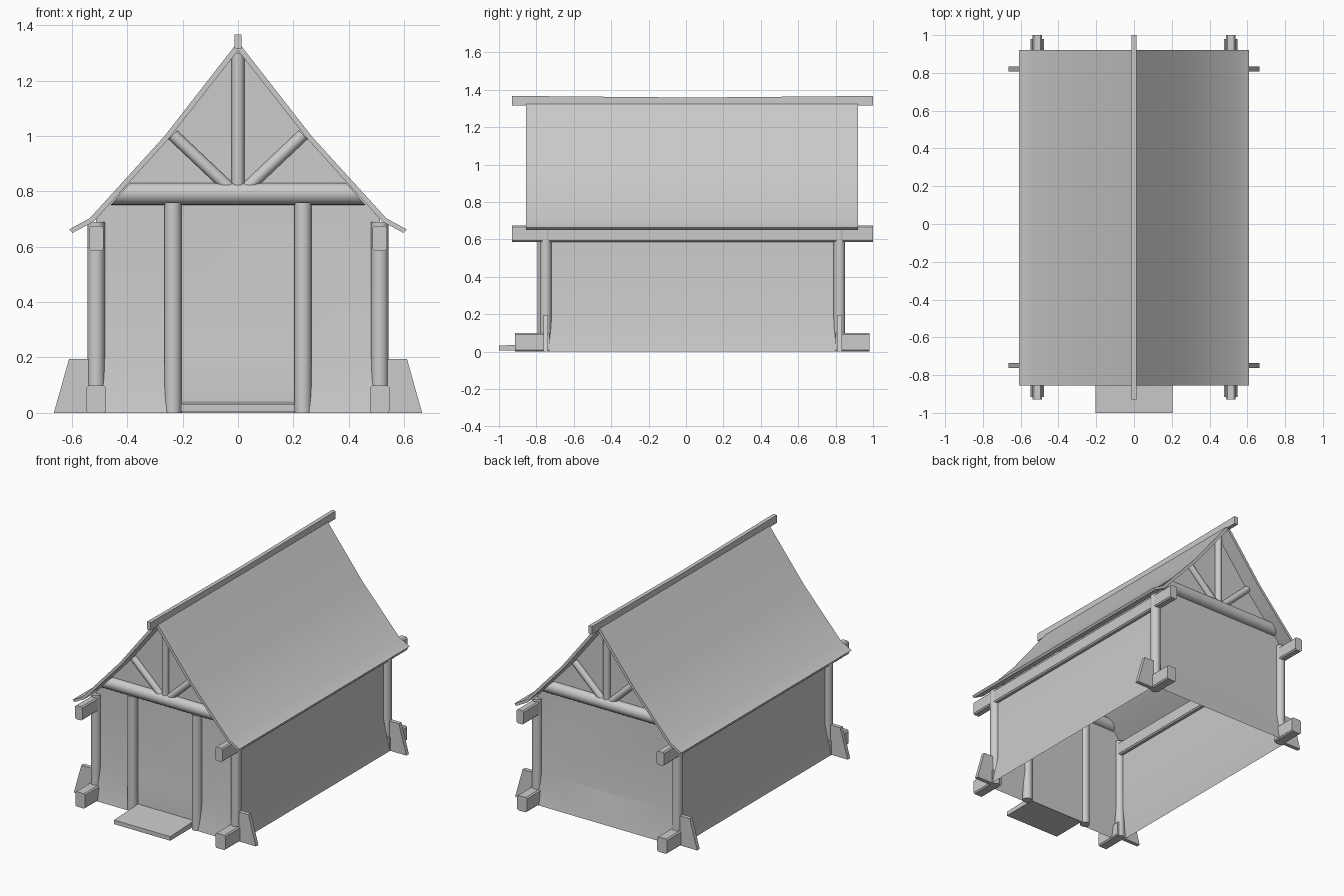
import bpy, bmesh, math
from mathutils import Vector

cube = bpy.data.objects.get("Cube")
if cube:
    bpy.data.objects.remove(cube, do_unlink=True)

mat = bpy.data.materials.new("plain grey")
mat.use_nodes = True
GREY = (0.6, 0.6, 0.6, 1)
mat.diffuse_color = GREY
mat.node_tree.nodes["Principled BSDF"].inputs["Base Color"].default_value = GREY

FRONT, BACK = -0.75, 0.82      # wall planes
SIDE = 0.512                   # side wall distance
ENDS = (("front", FRONT, -1), ("back", BACK, 1))
SIDES = (("left", 1), ("right", -1))
parts = []


def finish(name, bm, fix=True):
    if fix:
        bmesh.ops.recalc_face_normals(bm, faces=bm.faces)
    me = bpy.data.meshes.new(name)
    bm.to_mesh(me)
    bm.free()
    me.materials.append(mat)
    ob = bpy.data.objects.new(name, me)
    bpy.context.collection.objects.link(ob)
    parts.append(ob)
    return ob


def sheet(name, polys, outward):
    """Open panels, each turned to face the given direction."""
    bm = bmesh.new()
    for pts in polys:
        f = bm.faces.new([bm.verts.new(p) for p in pts])
        f.normal_update()
        if f.normal.dot(Vector(outward)) < 0:
            f.normal_flip()
    bmesh.ops.remove_doubles(bm, verts=bm.verts, dist=0.0005)
    return finish(name, bm, False)


def prism(name, pts, axis, a, b):
    """Profile extruded along x (points are y, z) or y (points are x, z)."""
    bm = bmesh.new()
    place = (lambda p: (a, p[0], p[1])) if axis == "x" else (lambda p: (p[0], a, p[1]))
    face = bm.faces.new([bm.verts.new(place(p)) for p in pts])
    ext = bmesh.ops.extrude_face_region(bm, geom=[face])
    verts = [v for v in ext["geom"] if isinstance(v, bmesh.types.BMVert)]
    move = (b - a, 0, 0) if axis == "x" else (0, b - a, 0)
    bmesh.ops.translate(bm, verts=verts, vec=move)
    return finish(name, bm)


def log(name, start, end, radius, sides=16):
    """Round timber between two points."""
    start, end = Vector(start), Vector(end)
    bm = bmesh.new()
    bmesh.ops.create_cone(bm, cap_ends=True, segments=sides, radius1=radius,
                          radius2=radius, depth=(end - start).length)
    rot = (end - start).to_track_quat("Z", "Y").to_matrix().to_4x4()
    bmesh.ops.transform(bm, matrix=rot, verts=bm.verts)
    bmesh.ops.translate(bm, verts=bm.verts, vec=(start + end) / 2)
    return finish(name, bm)


def timber(name, x, z, w, h, a, b, cut):
    """Squared timber along y with chamfered edges."""
    i, j = w / 2, h / 2
    pts = []
    for sx, sz in ((1, 1), (-1, 1), (-1, -1), (1, -1)):
        c = [(x + sx * i, z + sz * (j - cut)), (x + sx * (i - cut), z + sz * j)]
        pts += c if sx * sz > 0 else c[::-1]
    return prism(name, pts, "y", a, b)


# Roof with a bent, flared slope
outer = [(0, 1.34), (0.265, 1.0), (0.535, 0.703), (0.61, 0.662)]
inner = [(0.597, 0.65), (0.522, 0.69), (0.25, 0.99), (0, 1.308)]
half = outer + inner
ring = half + [(-x, z) for x, z in half[::-1][1:-1]]
bm = bmesh.new()
rows = [[bm.verts.new((s * x, y, z)) for x, z in half] for s in (1, -1) for y in (-0.855, 0.92)]
for near, far in (rows[:2], rows[2:]):
    for k in range(len(half) - 1):
        bm.faces.new((near[k], near[k + 1], far[k + 1], far[k]))
    for row in (near, far):
        for k in range(3):
            bm.faces.new((row[k], row[k + 1], row[6 - k], row[7 - k]))
bmesh.ops.remove_doubles(bm, verts=bm.verts, dist=0.0005)
finish("roof", bm)

# Ridge beam, sagging slightly in the middle
prism("ridge_beam", [(-0.93, 1.315), (1.0, 1.315), (1.0, 1.367), (0.8, 1.365),
                     (0.035, 1.358), (-0.73, 1.365), (-0.93, 1.367)], "x", -0.013, 0.013)

# Side walls with flared skirts
FLARE, SKIRT = 0.035, 0.2
for side, s in SIDES:
    x, low = s * SIDE, s * (SIDE + FLARE)
    sheet(side + "_wall", [
        [(low, FRONT, 0), (low, BACK, 0), (x, BACK, SKIRT), (x, FRONT, SKIRT)],
        [(x, FRONT, SKIRT), (x, BACK, SKIRT), (x, BACK, 0.69), (x, FRONT, 0.69)]], (s, 0, 0))

# End walls: gable, skirts, and a flat door panel at the front
gable = [(-SIDE, SKIRT), (SIDE, SKIRT), (SIDE, 0.7), (0.255, 0.992), (0, 1.315),
         (-0.255, 0.992), (-SIDE, 0.7)]
for end, y, s in ENDS:
    polys = [[(x, y, z) for x, z in gable]]
    door = 0.235 if end == "front" else 0
    for m in (1, -1):
        polys.append([(m * door, y + s * FLARE, 0), (m * SIDE, y + s * FLARE, 0),
                      (m * SIDE, y, SKIRT), (m * door, y, SKIRT)])
    if door:
        polys.append([(-door, y, 0), (door, y, 0), (door, y, SKIRT), (-door, y, SKIRT)])
    sheet(end + "_wall", polys, (0, s, 0))

# Gable framing
for end, y, s in ENDS:
    yy = y + s * 0.005
    tie = log(end + "_tie_beam", (-0.4, yy, 0.79), (0.4, yy, 0.79), 0.04)
    for v in tie.data.vertices:      # ends cut to the roof slope
        v.co.x = math.copysign(0.425 - (v.co.z - 0.79) * 0.875, v.co.x)
    log(end + "_king_post", (0, yy, 0.8), (0, yy, 1.3), 0.023)
    for side, m in SIDES:
        log(f"{end}_{side}_strut", (m * 0.03, yy, 0.81), (m * 0.235, yy, 1.004), 0.022)

# Corner posts, foot blocks and buttress fins
for end, y, s in ENDS:
    for side, m in SIDES:
        tag = f"{end}_{side}_"
        log(tag + "corner_post", (m * SIDE, y, 0), (m * SIDE, y, 0.69), 0.031)
        tip = -0.915 if s < 0 else 0.98
        timber(tag + "foot_block", m * SIDE, 0.049, 0.072, 0.098, y - s * 0.02, tip, 0.008)
        fin = [(0.5, 0), (0.665, 0), (0.61, 0.195), (0.5, 0.195)]
        prism(tag + "fin", [(m * x, z) for x, z in fin], "y", y - 0.013, y + 0.013)

# Eaves beams, door posts and doorstep
for side, m in SIDES:
    timber(side + "_eaves_beam", m * SIDE, 0.63, 0.052, 0.09, -0.93, 1.0, 0.008)
    log(side + "_door_post", (m * 0.235, FRONT - 0.012, 0), (m * 0.235, FRONT - 0.012, 0.76), 0.031)
prism("doorstep", [(-1.0, 0.005), (FRONT, 0.005), (FRONT, 0.042), (-1.0, 0.032)], "x", -0.205, 0.205)

bpy.ops.object.select_all(action="DESELECT")
for ob in parts:
    ob.select_set(True)
bpy.context.view_layer.objects.active = parts[0]
bpy.ops.object.shade_smooth_by_angle(angle=math.radians(35))
